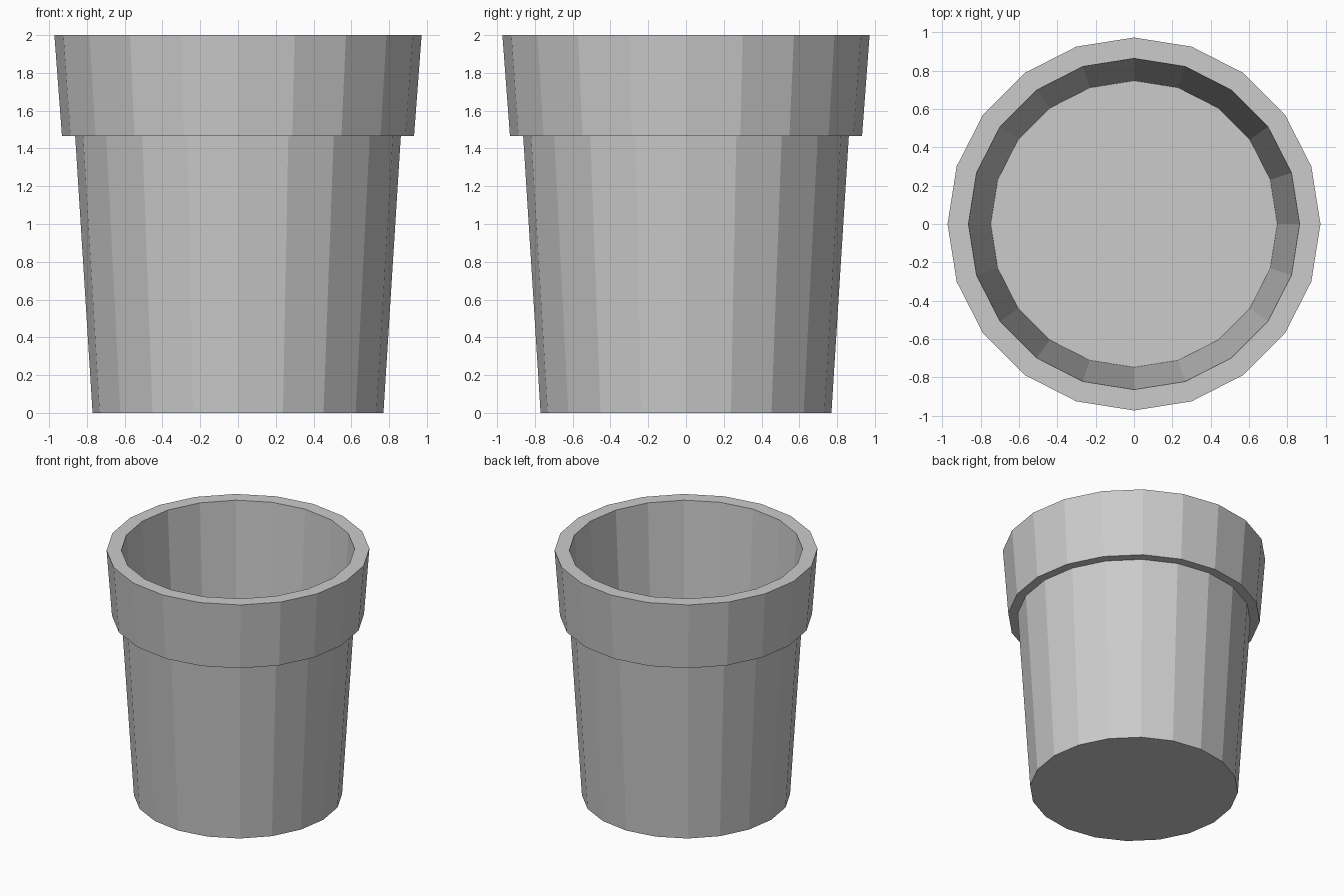
import bpy, bmesh, math

if "Cube" in bpy.data.objects:
    bpy.data.objects.remove(bpy.data.objects["Cube"])

SIDES = 20

# Cross-section (radius, height): base, wall, collar, rim, inner wall, floor
profile = [(0.77, 0), (0.862, 1.465), (0.932, 1.465), (0.972, 2.0),
           (0.863, 2.0), (0.747, 0.06)]

# Sweep the section around z into rings
bm = bmesh.new()
rings = []
for r, z in profile:
    rings.append([bm.verts.new((r * math.cos(i * math.tau / SIDES),
                                r * math.sin(i * math.tau / SIDES), z))
                  for i in range(SIDES)])
for a, b in zip(rings, rings[1:]):
    for i in range(SIDES):
        j = (i + 1) % SIDES
        bm.faces.new((a[i], a[j], b[j], b[i]))

# Underside and inner floor
bm.faces.new(rings[0][::-1])
bm.faces.new(rings[-1])
bmesh.ops.recalc_face_normals(bm, faces=bm.faces)

mesh = bpy.data.meshes.new("plant_pot")
bm.to_mesh(mesh)
bm.free()
bpy.context.collection.objects.link(bpy.data.objects.new("plant_pot", mesh))
